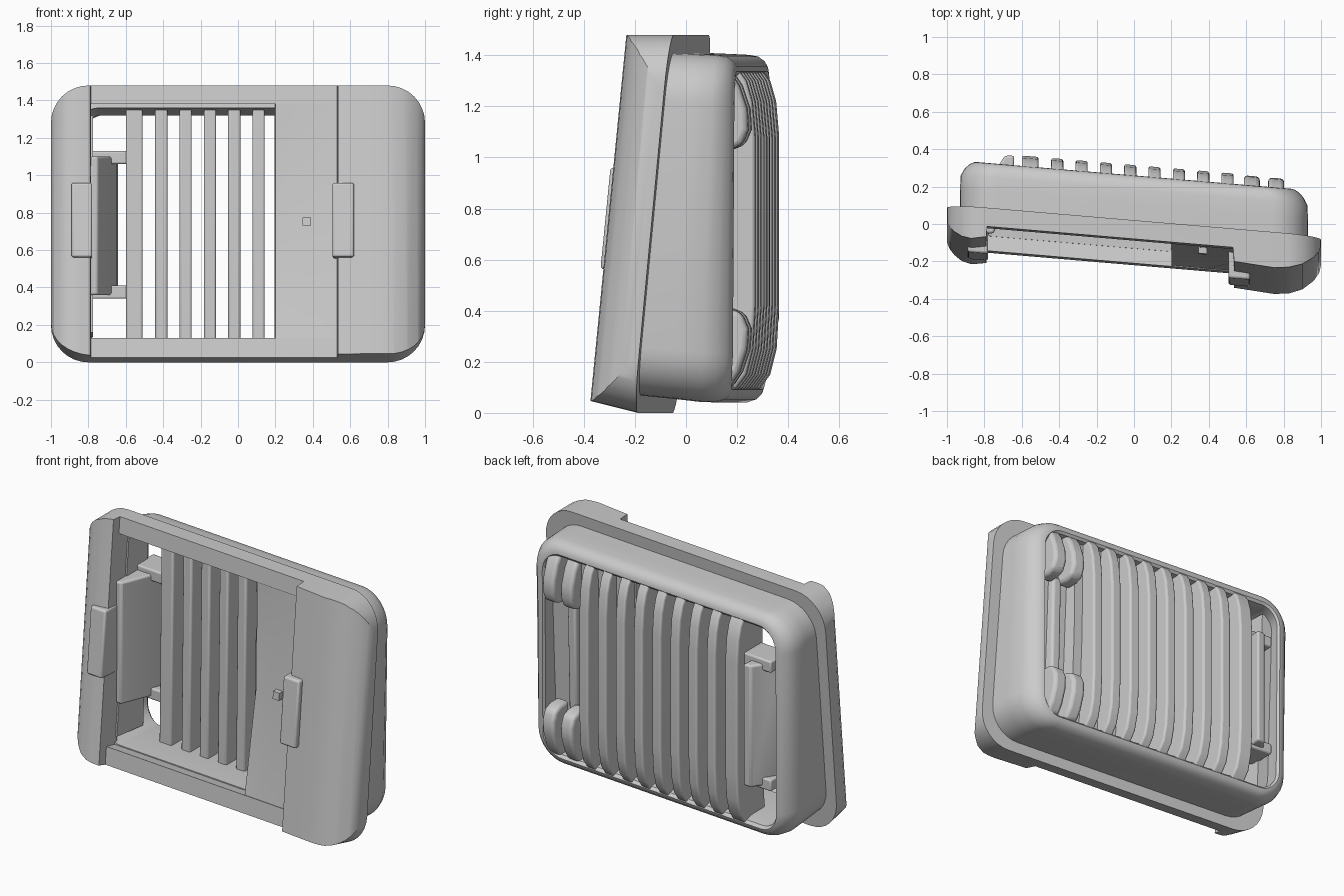
import bpy, bmesh, math

if "Cube" in bpy.data.objects:
    bpy.data.objects.remove(bpy.data.objects["Cube"], do_unlink=True)

grey = bpy.data.materials.new("light_grey")
grey.use_nodes = True
COLOUR = (0.6, 0.6, 0.6, 1)
grey.diffuse_color = COLOUR
grey.node_tree.nodes["Principled BSDF"].inputs["Base Color"].default_value = COLOUR

MID = 0.74
YAW, TILT = -0.085, 0.095
parts = []


# Placement rules: the front leans back and is yawed, the rear is only yawed
def seam(x, z):
    return -0.05 + YAW * x + TILT * (z - MID)


def front_space(x, w, z):
    lift = -0.25 * w * (MID - z) / MID if z < MID and w < 0 else 0
    return x, seam(x, z) + w, z + lift


def body_space(x, t, z):
    grow = max(t, 0)
    sag = 0.05 * grow * max((MID - z) / MID, 0) ** 4
    x *= 1 - 0.12 * max(t - 0.7, 0)
    y = seam(x, z) * (1 - t) + (0.25 + YAW * x) * t - sag
    return x, y, MID + (z - MID) * (1 + 0.02 * grow) - 0.025 * grow


def slat_space(x, d, z):
    return x, 0.315 + YAW * x + d, z


def finish(name, bm, space=None):
    if space:
        for v in bm.verts:
            v.co = space(*v.co)
    bmesh.ops.recalc_face_normals(bm, faces=bm.faces)
    mesh = bpy.data.meshes.new(name)
    bm.to_mesh(mesh)
    bm.free()
    mesh.materials.append(grey)
    ob = bpy.data.objects.new(name, mesh)
    bpy.context.collection.objects.link(ob)
    parts.append(ob)
    return ob


def prism(points, axis, lo, hi):
    """Extrude a 2D outline along axis 0, 1 or 2."""
    bm = bmesh.new()

    def corner(p, level):
        c = list(p)
        c.insert(axis, level)
        return bm.verts.new(c)
    a = [corner(p, lo) for p in points]
    b = [corner(p, hi) for p in points]
    bm.faces.new(a)
    bm.faces.new(b[::-1])
    n = len(points)
    for i in range(n):
        bm.faces.new((a[i], a[(i + 1) % n], b[(i + 1) % n], b[i]))
    return bm


def box(name, x0, x1, d0, d1, z0, z1, space, bevel=0):
    bm = prism([(x0, z0), (x1, z0), (x1, z1), (x0, z1)], 1, d0, d1)
    ob = finish(name, bm, space)
    if bevel:
        add_bevel(ob, bevel)


def add_bevel(ob, width):
    m = ob.modifiers.new("soft_edges", "BEVEL")
    m.width, m.segments = width, 3


def outline(inset, radius, steps=8):
    """Rounded rectangle in x and z, pulled in from the outer frame."""
    hx, hz = 1 - inset, MID - inset
    pts = []
    for k, (sx, sz) in enumerate([(1, 1), (-1, 1), (-1, -1), (1, -1)]):
        for i in range(steps + 1):
            a = math.pi / 2 * (k + i / steps)
            pts.append((sx * (hx - radius) + radius * math.cos(a),
                        MID + sz * (hz - radius) + radius * math.sin(a)))
    return pts


# Front frame: low bars between two bulging side lobes, with an opening
frame = finish("front_frame", prism(outline(0, 0.2), 1, -0.4, 0))
profile = [(-1.0, 0.1), (-1.0, -0.08), (-0.985, -0.11), (-0.96, -0.135),
           (-0.92, -0.16), (-0.87, -0.17), (-0.79, -0.155), (-0.785, -0.1), (0.53, -0.1),
           (0.535, -0.175), (0.75, -0.19), (0.83, -0.18), (0.9, -0.155),
           (0.96, -0.11), (0.99, -0.07), (1.0, -0.03), (1.0, 0.1)]
limit = finish("lobe_cutter", prism(profile, 2, -0.2, 1.7))
hole = finish("opening_cutter", prism([(-0.785, 0.11), (0.53, 0.11), (0.53, 1.38), (-0.785, 1.38)],
                                      1, -0.6, 0.3))
for cutter, mode in ((limit, "INTERSECT"), (hole, "DIFFERENCE")):
    m = frame.modifiers.new(mode.lower(), "BOOLEAN")
    m.object, m.operation, m.solver = cutter, mode, "EXACT"
bpy.context.view_layer.update()
cut = bpy.data.meshes.new_from_object(frame.evaluated_get(bpy.context.evaluated_depsgraph_get()))
frame.modifiers.clear()
for v in cut.vertices:
    v.co = front_space(*v.co)
frame.data = cut
for cutter in (limit, hole):
    parts.remove(cutter)
    bpy.data.objects.remove(cutter, do_unlink=True)

# Rear housing: a closed tube of rounded rings with a rolled rim
bm = bmesh.new()
rings = []
for inset, t in [(0.07, -0.06), (0.07, 0.4), (0.07, 0.72), (0.075, 0.88), (0.09, 0.98),
                 (0.11, 1.03), (0.13, 1.04), (0.145, 0.99), (0.15, 0.8), (0.12, 0.0),
                 (0.12, -0.06)]:
    rings.append([bm.verts.new(body_space(x, t, z)) for x, z in outline(inset, 0.26 - inset)])
for r, s in zip(rings, rings[1:] + rings[:1]):
    for i in range(len(r)):
        j = (i + 1) % len(r)
        bm.faces.new((r[i], r[j], s[j], s[i]))
finish("rear_housing", bm)

# Solid divider whose front dips in the middle
bm = bmesh.new()
grid = {}
for i, x in enumerate((0.2, 0.37, 0.6)):
    for k, z in enumerate((0.1, MID, 1.39)):
        dip = 0.05 if k == 1 and i < 2 else 0
        grid[i, k] = (bm.verts.new(front_space(x, -0.095 + dip, z)),
                      bm.verts.new(body_space(x, 0.86, min(max(z, 0.12), 1.36))))
for i in range(2):
    for k in range(2):
        ids = [(i, k), (i + 1, k), (i + 1, k + 1), (i, k + 1)]
        for side in range(2):
            bm.faces.new([grid[c][side] for c in ids])
rim = [(0, 0), (1, 0), (2, 0), (2, 1), (2, 2), (1, 2), (0, 2), (0, 1)]
for c, d in zip(rim, rim[1:] + rim[:1]):
    bm.faces.new((grid[c][0], grid[d][0], grid[d][1], grid[c][1]))
finish("divider_block", bm)
box("divider_tab", 0.345, 0.39, -0.08, 0, 0.73, 0.775, front_space)

# Recessed floor between the short slats, and the wall at the other end
box("recess_floor", 0.56, 0.865, -0.05, 0.6, 0.16, 1.32, body_space)
box("recess_ridge", 0.66, 0.72, 0.5, 0.75, 0.38, 1.08, body_space, 0.015)
box("end_wall", -0.87, -0.775, -0.05, 0.7, 0.16, 1.32, body_space)


# Vertical slats, bowed towards the rear and reaching deep into the housing
def slat(name, x, width, points, bevel):
    ob = finish(name, prism(points, 0, x - width / 2, x + width / 2), slat_space)
    add_bevel(ob, bevel)


bow = [(-0.27, 0.1), (-0.08, 0.09), (-0.035, 0.15), (-0.01, 0.25), (0, 0.42),
       (0, 1.08), (-0.012, 1.22), (-0.035, 1.3), (-0.07, 1.35), (-0.25, 1.36)]
slat("slat_1", -0.555, 0.09, bow, 0.012)
for i in range(1, 9):
    slat(f"slat_{i + 1}", -0.54 + 0.13 * i, 0.065, bow, 0.012)
low = [(-0.16, 0.1), (-0.08, 0.1), (-0.04, 0.16), (-0.01, 0.25), (-0.005, 0.33),
       (-0.03, 0.39), (-0.08, 0.41), (-0.16, 0.41)]
high = [(d, 1.44 - z) for d, z in reversed(low)]
for i, x in enumerate((0.63, 0.76)):
    slat(f"short_lower_slat_{i + 1}", x, 0.085, low, 0.02)
    slat(f"short_upper_slat_{i + 1}", x, 0.085, high, 0.02)

# Slanted panel standing in the end opening, with a cap at each end
panel = [(-0.79, -0.05), (-0.75, -0.05), (-0.65, 0.2), (-0.64, 0.365), (-0.69, 0.365),
         (-0.79, 0.22)]
add_bevel(finish("end_panel", prism(panel, 2, 0.36, 1.1)), 0.012)
for name, z0 in (("lower_panel_cap", 0.34), ("upper_panel_cap", 1.06)):
    box(name, -0.79, -0.59, -0.24, -0.07, z0, z0 + 0.07, slat_space, 0.01)

# Front clips
box("right_clip", -0.89, -0.78, -0.195, -0.03, 0.55, 0.96, front_space, 0.012)
box("left_clip", 0.505, 0.62, -0.215, -0.06, 0.55, 0.96, front_space, 0.012)

bpy.ops.object.select_all(action="DESELECT")
for ob in parts:
    ob.select_set(True)
bpy.context.view_layer.objects.active = frame
bpy.ops.object.shade_smooth_by_angle(angle=math.radians(35))
